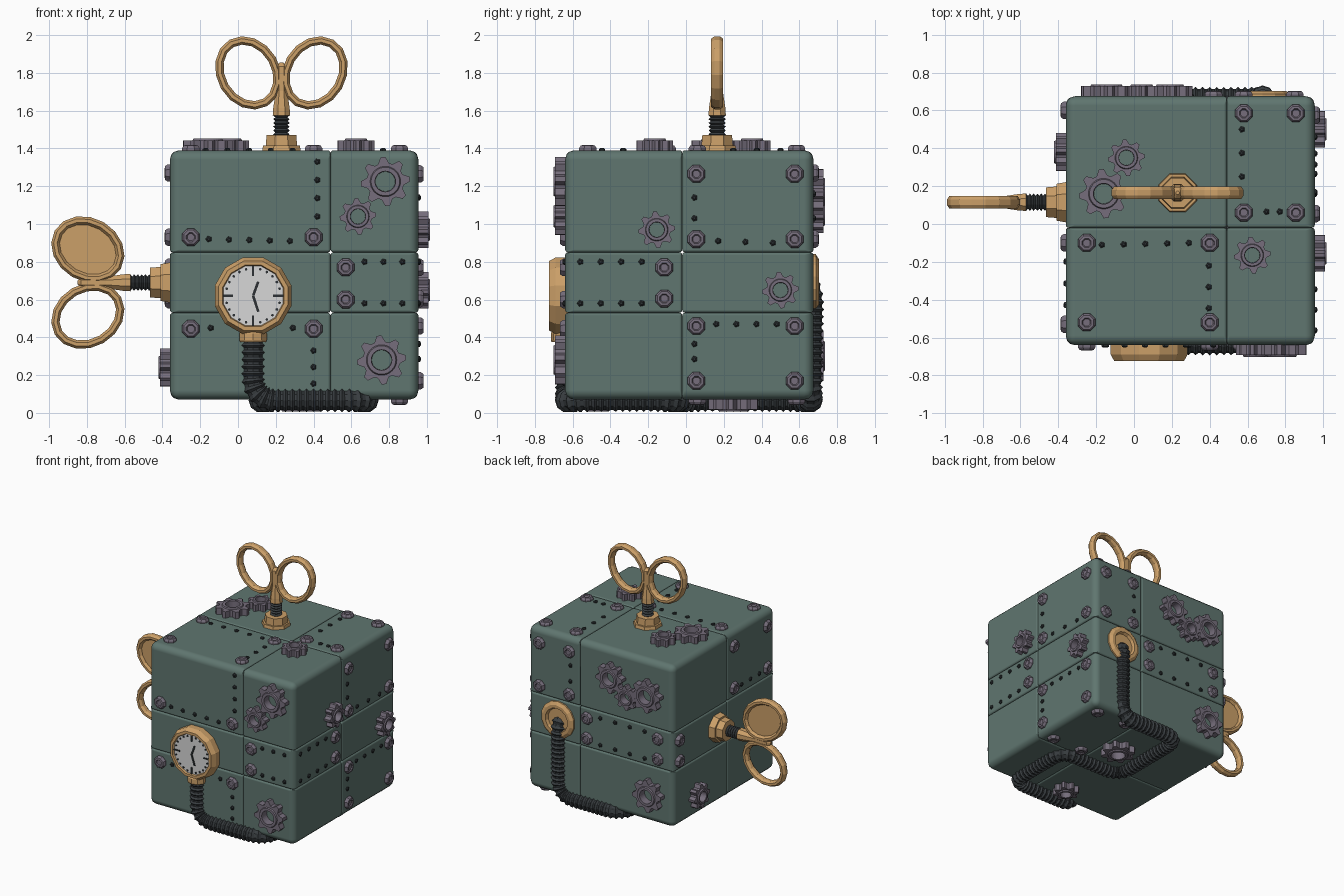
import bpy, bmesh
from math import pi, cos, sin, radians
from mathutils import Matrix, Vector

if "Cube" in bpy.data.objects:
    bpy.data.objects.remove(bpy.data.objects["Cube"], do_unlink=True)


def material(name, rgb):
    m = bpy.data.materials.new(name)
    m.use_nodes = True
    m.diffuse_color = (*rgb, 1)
    bsdf = m.node_tree.nodes["Principled BSDF"]
    bsdf.inputs["Base Color"].default_value = (*rgb, 1)
    bsdf.inputs["Roughness"].default_value = 0.6
    return m


GREEN = material("green_paint", (0.115, 0.18, 0.16))
BRASS = material("brass", (0.6, 0.35, 0.14))
STEEL = material("violet_steel", (0.18, 0.155, 0.2))
RUBBER = material("dark_rubber", (0.04, 0.047, 0.052))
WHITE = material("dial_white", (0.68, 0.68, 0.68))
BLACK = material("dark_marks", (0.025, 0.03, 0.033))

T = Matrix.Translation
R = Matrix.Rotation
LO, HI = Vector((-0.36, -0.64, 0.07)), Vector((0.955, 0.675, 1.39))


def place(name, mesh, matrix=Matrix()):
    ob = bpy.data.objects.new(name, mesh)
    ob.matrix_world = matrix
    bpy.context.collection.objects.link(ob)
    return ob


def to_mesh(name, bm, mat):
    bmesh.ops.recalc_face_normals(bm, faces=bm.faces)
    me = bpy.data.meshes.new(name)
    bm.to_mesh(me)
    bm.free()
    me.materials.append(mat)
    return me


def skin(name, rings, mat, closed=False):
    """Joins rings of points with quads."""
    bm = bmesh.new()
    vs = [[bm.verts.new(p) for p in ring] for ring in rings]
    n = len(vs[0])
    pairs = list(zip(vs, vs[1:])) + ([(vs[-1], vs[0])] if closed else [])
    for a, b in pairs:
        for i in range(n):
            bm.faces.new((a[i], a[(i + 1) % n], b[(i + 1) % n], b[i]))
    if not closed:
        bm.faces.new(vs[0])
        bm.faces.new(vs[-1])
    return to_mesh(name, bm, mat)


def lathe(name, profile, sides, mat):
    turn = [2 * pi * (i + 0.5) / sides for i in range(sides)]
    return skin(name, [[(r * cos(t), r * sin(t), h) for t in turn] for r, h in profile], mat)


def sweep(name, pts, radii, mat, sides=8, normal=(0, 0, 1), flat=1.0, closed=False):
    pts, n, rings = [Vector(p) for p in pts], Vector(normal), []
    last = len(pts) - 1
    for i, p in enumerate(pts):
        a = pts[i - 1] if i or closed else p
        b = pts[(i + 1) % len(pts)] if i < last or closed else p
        t = (b - a).normalized()
        n = (n - t * n.dot(t)).normalized()
        side = t.cross(n)
        turn = [2 * pi * (k + 0.5) / sides for k in range(sides)]
        rings.append([p + radii[i] * (n * cos(k) * flat + side * sin(k)) for k in turn])
    return skin(name, rings, mat, closed)


def frame(u, v, w, origin):
    return T(origin) @ Matrix((u, v, w)).transposed().to_4x4()


# Local frame of each side: u across, v up, w outwards
X, Y, Z = Vector((1, 0, 0)), Vector((0, 1, 0)), Vector((0, 0, 1))
FRONT = frame(X, Z, -Y, Y * LO.y)
BACK = frame(-X, Z, Y, Y * HI.y)
LEFT = frame(Y, Z, X, X * HI.x)
RIGHT = frame(-Y, Z, -X, X * LO.x)
TOP = frame(X, Y, Z, Z * HI.z)
BOTTOM = frame(X, -Y, -Z, Z * LO.z)


# Body: blocks with wide rounding outside and fine rounding at the seams
def body_block(lo, hi):
    bm = bmesh.new()
    bmesh.ops.create_cube(bm, size=1)
    for v in bm.verts:
        v.co = [lo[k] if v.co[k] < 0 else hi[k] for k in range(3)]
    me = to_mesh("body_block", bm, GREEN)
    me.shade_smooth()
    weight = me.attributes.new("bevel_weight_edge", "FLOAT", "EDGE")
    for e in me.edges:
        a, b = (me.vertices[i].co for i in e.vertices)
        outer = sum(abs(a[k] - b[k]) < 1e-4 and min(abs(a[k] - LO[k]), abs(a[k] - HI[k])) < 1e-4
                    for k in range(3))
        weight.data[e.index].value = 1 if outer == 2 else 0.3
    mod = place("body_block", me).modifiers.new("rounding", "BEVEL")
    mod.width, mod.segments, mod.limit_method = 0.05, 3, "WEIGHT"
    mod.harden_normals = True


cuts = [(LO.x, 0.49, HI.x), (LO.y, -0.02, HI.y), (LO.z, 0.53, 0.85, HI.z)]
spans = [list(zip(c, c[1:])) for c in cuts]
for sx in spans[0]:
    for sy in spans[1]:
        for sz in spans[2]:
            body_block(*zip(sx, sy, sz))

# Bolts and rivets
BOLT = lathe("bolt", [(0.05, -0.01), (0.05, 0.012), (0.04, 0.026), (0.026, 0.028),
                      (0.02, 0.02), (0.008, 0.02)], 8, STEEL)
RIVET = lathe("rivet", [(0.018, -0.01), (0.017, 0.007), (0.008, 0.013)], 5, BLACK)


def bolts(side, us, vs):
    for u in us:
        for v in vs:
            place("bolt", BOLT, side @ T((u, v, 0)))


def rivets(side, start, end, n):
    a, b = Vector((*start, 0)), Vector((*end, 0))
    for i in range(n):
        place("rivet", RIVET, side @ T(a.lerp(b, i / (n - 1))))


bolts(FRONT, (-0.25, 0.4), (0.93, 0.445))
rivets(FRONT, (-0.155, 0.92), (0.275, 0.91), 5)
rivets(FRONT, (0.42, 1.04), (0.42, 1.33), 4)
rivets(FRONT, (0.4, 0.155), (0.4, 0.33), 3)
rivets(FRONT, (-0.145, 0.45), (0.29, 0.45), 2)
bolts(FRONT, (0.57,), (0.77, 0.6))
bolts(LEFT, (-0.115,), (0.77, 0.605))
bolts(LEFT, (0.055, 0.575), (1.265, 0.92, 0.46, 0.17))
rivets(LEFT, (0.045, 1.03), (0.045, 1.14), 2)
rivets(LEFT, (0.17, 0.91), (0.46, 0.9), 3)
rivets(LEFT, (0.16, 0.47), (0.48, 0.47), 4)
rivets(LEFT, (0.045, 0.285), (0.045, 0.365), 2)
bolts(BACK, (-0.42, 0.22), (0.77, 0.605))
bolts(BACK, (-0.85, -0.58), (1.27, 0.92))
rivets(BACK, (-0.57, 1.03), (-0.57, 1.16), 2)
for v in (0.8, 0.58):
    rivets(FRONT, (0.67, v), (0.87, v), 3)
    rivets(LEFT, (-0.56, v), (-0.235, v), 4)
    rivets(BACK, (-0.3, v), (0.1, v), 4)
bolts(RIGHT, (0.1, 0.53), (1.27, 0.93))
rivets(RIGHT, (0.2, 0.92), (0.43, 0.92), 3)
bolts(RIGHT, (-0.6,), (0.77, 0.6))
bolts(TOP, (-0.25, 0.4), (-0.1, -0.52))
rivets(TOP, (-0.17, -0.11), (0.29, -0.1), 5)
rivets(TOP, (0.395, -0.445), (0.395, -0.22), 3)
bolts(TOP, (0.58, 0.855), (0.585, 0.06))
rivets(TOP, (0.57, 0.25), (0.57, 0.5), 3)
rivets(TOP, (0.7, 0.065), (0.77, 0.065), 2)
bolts(BOTTOM, (0.58, 0.855), (-0.06, -0.585))


# Gears: toothed ring with an open hub
def gear_mesh(teeth=8):
    n = teeth * 4
    ring = lambda rad, h: [(rad(i) * cos(2 * pi * i / n), rad(i) * sin(2 * pi * i / n), h)
                           for i in range(n)]
    outer = lambda i: 1.0 if i % 4 < 2 else 0.76
    hub = lambda r: lambda i: r
    return skin("gear", [ring(outer, -0.01), ring(outer, 0.053), ring(hub(0.62), 0.053),
                         ring(hub(0.58), 0.062), ring(hub(0.42), 0.062), ring(hub(0.4), -0.01)],
                STEEL, closed=True)


GEAR = gear_mesh()
for side, u, v, r in [(FRONT, 0.78, 1.225, 0.13), (FRONT, 0.635, 1.04, 0.097),
                      (FRONT, 0.76, 0.28, 0.13), (LEFT, -0.155, 0.97, 0.097),
                      (LEFT, 0.5, 0.65, 0.097), (TOP, -0.16, 0.16, 0.13),
                      (TOP, -0.04, 0.35, 0.097), (TOP, 0.625, -0.165, 0.097),
                      (BACK, -0.19, 1.17, 0.12), (BACK, -0.04, 1.05, 0.097),
                      (BACK, 0.14, 1.11, 0.13), (BACK, 0.15, 0.3, 0.13),
                      (RIGHT, -0.38, 0.24, 0.1), (BOTTOM, 0.37, -0.25, 0.13),
                      (BOTTOM, 0.29, 0.47, 0.1)]:
    place("gear", GEAR, side @ T((u, v, 0)) @ Matrix.Diagonal((r, r, 1, 1)))


# Wind-up keys
def wind_up_key(m, filled=False):
    place("key_nut", lathe("key_nut", [(0.115, -0.02), (0.105, 0.03), (0.09, 0.03),
                                       (0.085, 0.085), (0.05, 0.085)], 8, BRASS), m)
    screw = [(0.046 if i % 2 else 0.034, 0.08 + 0.01 * i) for i in range(13)]
    place("key_screw", lathe("key_screw", screw, 10, RUBBER), m)
    place("key_stem", lathe("key_stem", [(0.05, 0.19), (0.047, 0.23), (0.032, 0.32),
                                         (0.032, 0.45), (0.01, 0.47)], 8, BRASS), m)
    a, b, n = 0.145, 0.18, 16
    oval = [(a * cos(2 * pi * i / n), b * sin(2 * pi * i / n), 0) for i in range(n)]
    loop = sweep("key_loop", oval, [0.024] * n, BRASS, 8, flat=1.45, closed=True)
    for s in (-1, 1):
        lm = m @ T((s * 0.175, 0, 0.415)) @ R(radians(30 * s), 4, "Y") @ R(pi / 2, 4, "X")
        place("key_loop", loop, lm)
        if filled and s > 0:
            web = lathe("key_web", [(1, -0.01), (1, 0.01)], n, BRASS)
            place("key_web", web, lm @ Matrix.Diagonal((a, b, 1, 1)))


wind_up_key(T((0.23, 0.165, 1.385)))
wind_up_key(T((-0.38, 0.115, 0.69)) @ R(-pi / 2, 4, "Y"), filled=True)

# Clock
CLOCK = FRONT @ T((0.08, 0.62, 0))
place("clock_case", lathe("clock_case", [(0.21, -0.02), (0.21, 0.05), (0.19, 0.085),
                                         (0.168, 0.085), (0.16, 0.065)], 12, BRASS), CLOCK)
place("clock_dial", lathe("clock_dial", [(0.166, 0.06), (0.163, 0.072)], 12, WHITE), CLOCK)
DOT = lathe("minute_dot", [(0.008, 0.07), (0.008, 0.077)], 5, BLACK)
MARK = lathe("hour_mark", [(0.7, 0.07), (0.7, 0.078)], 4, BLACK)
for i in range(24):
    arm = CLOCK @ R(2 * pi * i / 24, 4, "Z")
    if i % 6 == 0:
        place("hour_mark", MARK, arm @ T((0.135, 0, 0)) @ Matrix.Diagonal((0.06, 0.011, 1, 1)))
    else:
        place("minute_dot", DOT, arm @ T((0.145, 0, 0)))
for angle, length in ((70, 0.08), (-72, 0.09)):
    place("clock_hand", MARK, CLOCK @ R(radians(angle), 4, "Z") @ T((length / 2, 0, 0))
          @ Matrix.Diagonal((length, 0.014, 1, 1)))
place("clock_neck", lathe("clock_neck", [(0.072, 0.375), (0.076, 0.385), (0.076, 0.42),
                                         (0.06, 0.45)], 10, BRASS), T((0.08, -0.64, 0)))

# Hose outlet on the back
place("hose_flange", lathe("hose_flange", [(0.15, -0.02), (0.15, 0.012), (0.125, 0.028),
                                           (0.1, 0.028), (0.09, 0.005)], 14, BRASS),
      BACK @ T((-0.68, 0.69, 0)))


# Ribbed hose from the clock, under the body and up the back
def rounded_path(corners, r, step):
    c = [Vector(p) for p in corners]
    dense = [c[0]]
    for a, p, b in zip(c, c[1:], c[2:]):
        q0 = p + (a - p).normalized() * min(r, (a - p).length / 2)
        q1 = p + (b - p).normalized() * min(r, (b - p).length / 2)
        for k in range(11):
            t = k / 10
            dense.append(q0.lerp(p, t).lerp(p.lerp(q1, t), t))
    dense.append(c[-1])
    out, left = [c[0]], step
    for a, b in zip(dense, dense[1:]):
        d = (b - a).length
        while d > 0 and left <= d:
            out.append(a.lerp(b, left / d))
            left += step
        left -= d
    return out


low, x0, x1, ya, yb = 0.066, 0.12, 0.68, -0.63, 0.66
path = rounded_path([(0.08, ya, 0.42), (0.08, ya, low), (x1, ya, low), (x1, -0.04, low),
                     (x0, -0.04, low), (x0, yb, low), (x1, yb, low), (x1, yb + 0.01, 0.69),
                     (x1, 0.55, 0.69)], 0.13, 0.0125)
ribs = [(0.052, 0.052, 0.064)[i % 3] for i in range(len(path))]
place("hose", sweep("hose", path, ribs, RUBBER, 10, normal=(1, 0, 0)))
